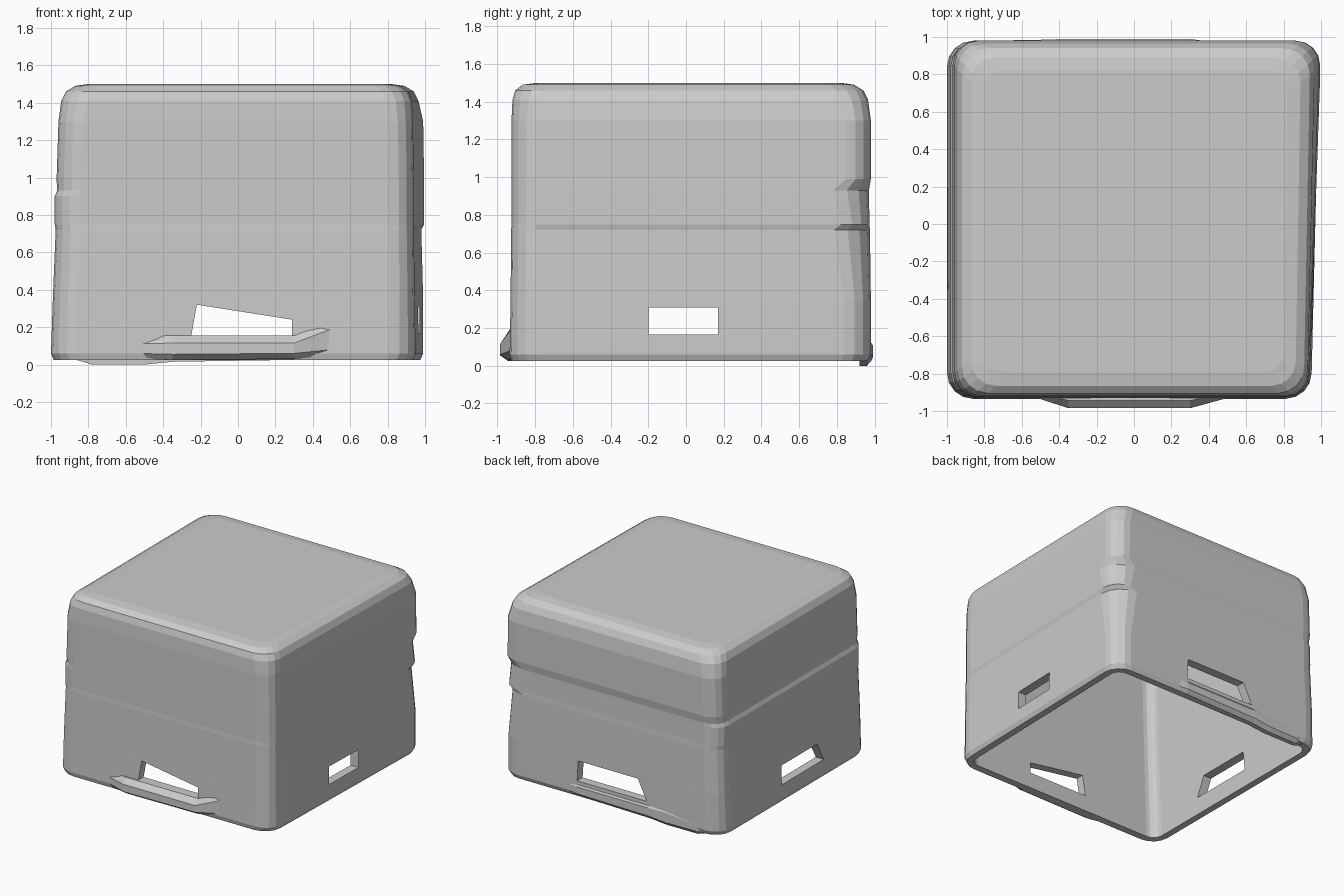
import bpy, bmesh, math
from mathutils import Vector

if "Cube" in bpy.data.objects:
    bpy.data.objects.remove(bpy.data.objects["Cube"])

SEG = 4  # facets per rounded corner


def ring(z, left, right_front, right_back, front, back, r, dent=0.0):
    """Rounded rectangle at height z, slightly wider at the back; dent softens the back right corner."""
    corners = [(right_back, back, 1, 1, r + dent), (left, back, -1, 1, r),
               (left, front, -1, -1, r), (right_front, front, 1, -1, r)]
    pts = []
    for i, (x, y, sx, sy, cr) in enumerate(corners):
        for k in range(SEG + 1):
            a = math.radians(90 * (i + k / SEG))
            pts.append(Vector((x - sx * cr + cr * math.cos(a), y - sy * cr + cr * math.sin(a), z)))
    return pts


def finish(name, bm):
    bmesh.ops.recalc_face_normals(bm, faces=bm.faces[:])
    me = bpy.data.meshes.new(name)
    bm.to_mesh(me)
    bm.free()
    ob = bpy.data.objects.new(name, me)
    bpy.context.collection.objects.link(ob)
    return ob


def prism(name, pts, offset):
    """Extrude a planar polygon along an offset."""
    bm = bmesh.new()
    face = bm.faces.new([bm.verts.new(p) for p in pts])
    ext = bmesh.ops.extrude_face_region(bm, geom=[face])
    bmesh.ops.translate(bm, vec=offset, verts=[v for v in ext['geom'] if isinstance(v, bmesh.types.BMVert)])
    return finish(name, bm)


# Upturned bin: one loft up the outside and one down the inside, joined at the rim
outer = [
    (0.025, -0.985, 0.935, 0.975, -0.925, 0.965, 0.14),
    (0.06, -1.00, 0.95, 0.99, -0.935, 0.98, 0.14),
    (0.35, -0.99, 0.945, 0.99, -0.93, 0.98, 0.13, 0.01),
    (0.72, -0.975, 0.94, 0.98, -0.927, 0.975, 0.13, 0.06),
    (0.75, -0.98, 0.94, 0.995, -0.925, 0.973, 0.13, 0.02),
    (0.90, -0.98, 0.94, 0.995, -0.925, 0.97, 0.13, 0.05),
    (0.93, -0.967, 0.94, 0.995, -0.925, 0.97, 0.13, 0.06),
    (0.99, -0.97, 0.94, 0.995, -0.925, 0.98, 0.13, 0.0),
    (1.30, -0.96, 0.935, 0.99, -0.925, 0.98, 0.13),
    (1.41, -0.945, 0.93, 0.965, -0.92, 0.965, 0.14),
    (1.46, -0.92, 0.91, 0.94, -0.905, 0.94, 0.14),
    (1.49, -0.87, 0.865, 0.89, -0.865, 0.89, 0.13),
    (1.50, -0.80, 0.80, 0.82, -0.79, 0.82, 0.10),
]
inner = [
    (1.43, -0.82, 0.80, 0.84, -0.79, 0.83, 0.08),
    (1.38, -0.88, 0.86, 0.91, -0.855, 0.90, 0.08),
    (0.75, -0.90, 0.87, 0.92, -0.86, 0.905, 0.08),
    (0.025, -0.93, 0.88, 0.92, -0.865, 0.91, 0.08),
]
bm = bmesh.new()
out_loops = [[bm.verts.new(p) for p in ring(*s)] for s in outer]
in_loops = [[bm.verts.new(p) for p in ring(*s)] for s in inner]
loops = out_loops + in_loops
for i, a in enumerate(loops):
    if a is out_loops[-1]:
        bm.faces.new(a)
        continue
    b = loops[(i + 1) % len(loops)]
    for k in range(len(a)):
        n = (k + 1) % len(a)
        bm.faces.new((a[k], a[n], b[n], b[k]))
bm.faces.new(in_loops[0])
shell = finish("bin_shell", bm)

# Handle openings, one through each wall
slots = [
    ("front_slot", [(-0.25, -1.1, 0.155), (0.29, -1.1, 0.155), (0.29, -1.1, 0.24), (-0.22, -1.1, 0.32)], (0, 0.4, 0)),
    ("back_slot", [(-0.33, 0.7, 0.155), (0.30, 0.7, 0.155), (0.29, 0.7, 0.32), (-0.25, 0.7, 0.32)], (0, 0.4, 0)),
    ("right_slot", [(0.7, -0.2, 0.165), (0.7, 0.17, 0.165), (0.7, 0.17, 0.31), (0.7, -0.2, 0.31)], (0.4, 0, 0)),
    ("left_slot", [(-1.1, -0.36, 0.165), (-1.1, 0.19, 0.165), (-1.1, 0.18, 0.32), (-1.1, -0.28, 0.32)], (0.4, 0, 0)),
]
for name, pts, off in slots:
    cutter = prism(name + "_cutter", pts, off)
    cutter.hide_render = True
    mod = shell.modifiers.new(name, 'BOOLEAN')
    mod.operation = 'DIFFERENCE'
    mod.solver = 'EXACT'
    mod.object = cutter

# Apply the cuts, then remove the helper solids
bpy.ops.object.select_all(action='DESELECT')
shell.select_set(True)
bpy.context.view_layer.objects.active = shell
for name, _, _ in slots:
    bpy.ops.object.modifier_apply(modifier=name)
    bpy.data.objects.remove(bpy.data.objects[name + "_cutter"])


def grip(name, sections):
    """Bar with a faceted outer face: sections are (x, wall y, outer y, low z, high z)."""
    bm = bmesh.new()
    rows = []
    for x, wall, out, low, high in sections:
        mid = wall + (out - wall) * 0.6
        profile = [(wall, low), (mid, low), (out, low + 0.03), (out, high - 0.04), (mid, high), (wall, high)]
        rows.append([bm.verts.new((x, y, z)) for y, z in profile])
    for a, b in zip(rows, rows[1:]):
        for k in range(6):
            n = (k + 1) % 6
            bm.faces.new((a[k], a[n], b[n], b[k]))
    bm.faces.new(rows[0])
    bm.faces.new(rows[-1])
    return finish(name, bm)


# Grip bars bulging out of the front and back rims, fading into the wall at both ends
grip("front_grip", [(-0.55, -0.88, -0.92, 0.03, 0.15), (-0.35, -0.88, -0.985, 0.025, 0.155),
                    (0.30, -0.88, -0.985, 0.03, 0.155), (0.50, -0.88, -0.93, 0.05, 0.23)])
grip("back_grip", [(0.50, 0.92, 0.96, 0.03, 0.15), (0.30, 0.92, 0.99, 0.025, 0.15),
                   (-0.35, 0.92, 0.99, 0.015, 0.15), (-0.50, 0.92, 0.985, 0.0, 0.15),
                   (-0.78, 0.92, 0.98, 0.0, 0.12), (-0.88, 0.92, 0.95, 0.03, 0.10)])
